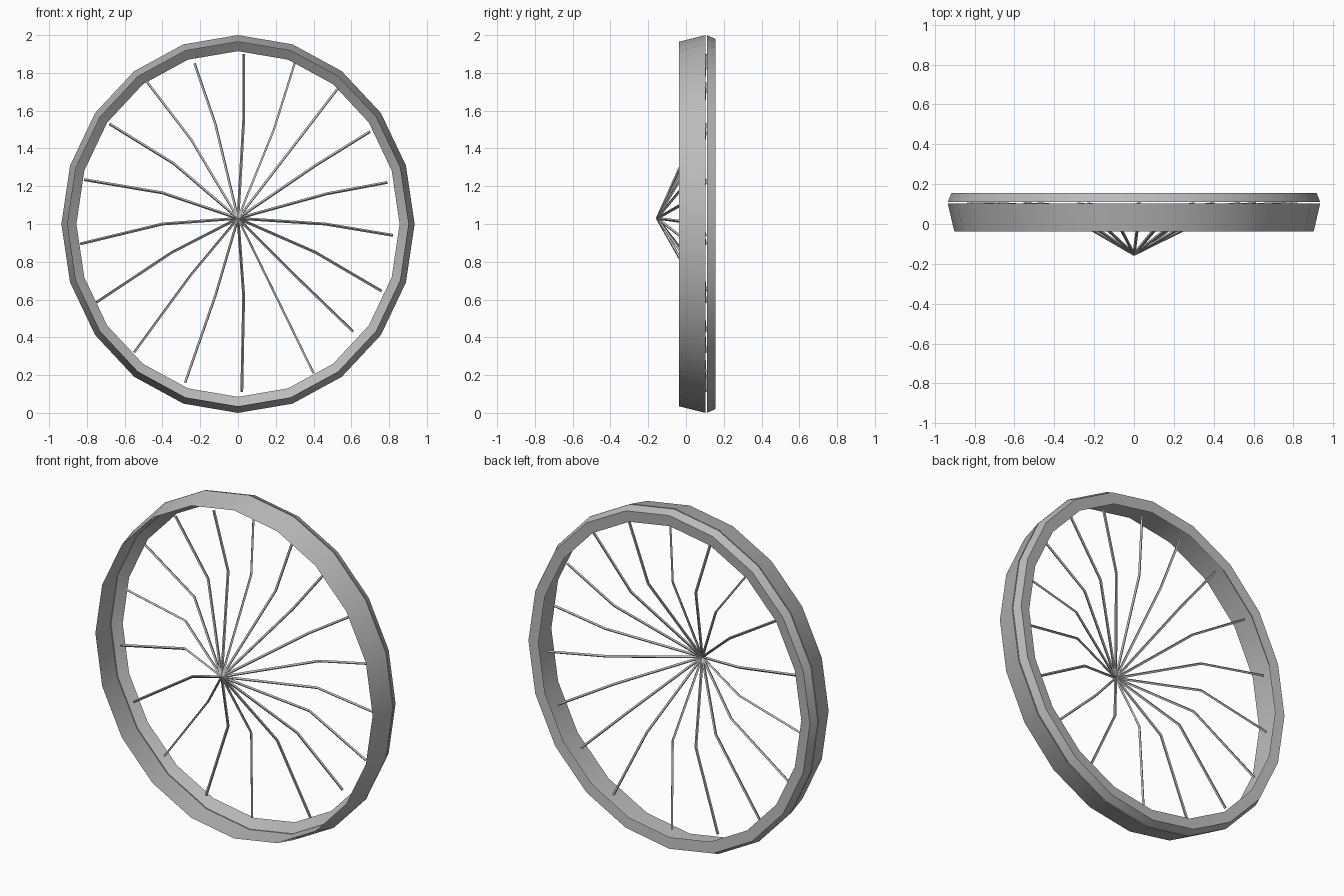
import bpy
import bmesh
from math import sin, cos, tau

cube = bpy.data.objects.get("Cube")
if cube:
    bpy.data.objects.remove(cube, do_unlink=True)

SIDES = 20
HALF_WIDTH = 0.935
HUB = (0, -0.152, 1.03)


def make_material(name, color):
    mat = bpy.data.materials.new(name)
    mat.use_nodes = True
    mat.diffuse_color = color
    mat.node_tree.nodes["Principled BSDF"].inputs["Base Color"].default_value = color
    return mat


def add_object(name, mesh, material):
    obj = bpy.data.objects.new(name, mesh)
    bpy.context.collection.objects.link(obj)
    mesh.materials.clear()
    mesh.materials.append(material)
    bpy.ops.object.select_all(action="DESELECT")
    obj.select_set(True)
    bpy.context.view_layer.objects.active = obj
    bpy.ops.object.shade_smooth_by_angle(angle=0.5)


def add_ring(name, profile, material):
    """Sweep a closed (radius, depth) section round a slightly narrow oval."""
    bm = bmesh.new()
    loops = []
    for radius, depth in profile:
        loop = []
        for i in range(SIDES):
            a = tau * i / SIDES
            loop.append(bm.verts.new((HALF_WIDTH * radius * sin(a), depth, 1 + radius * cos(a))))
        loops.append(loop)
    for k, loop in enumerate(loops):
        after = loops[(k + 1) % len(loops)]
        for i in range(SIDES):
            j = (i + 1) % SIDES
            bm.faces.new((loop[i], loop[j], after[j], after[i]))
    bmesh.ops.recalc_face_normals(bm, faces=bm.faces)
    mesh = bpy.data.meshes.new(name)
    bm.to_mesh(mesh)
    bm.free()
    add_object(name, mesh, material)


metal = make_material("grey metal", (0.5, 0.5, 0.5, 1))

# Rim: a flared front band and a rear ring with a hairline gap between them
add_ring("front_band", [(0.965, -0.037), (1, 0.104), (0.966, 0.104)], metal)
add_ring("rear_ring", [(0.966, 0.11), (1, 0.11), (0.98, 0.156), (0.915, 0.15)], metal)

# Spokes: each runs from the hub point through a bend (x, z) to a tip (x, z)
spoke_paths = [
    ((.03, 1.55), (.03, 1.9)), ((.19, 1.5), (.3, 1.85)),
    ((.3, 1.42), (.53, 1.72)), ((.41, 1.31), (.7, 1.49)),
    ((.47, 1.16), (.79, 1.22)), ((.46, 1), (.82, .94)),
    ((.41, .85), (.76, .645)), ((.33, .7), (.61, .43)),
    ((.2, .62), (.4, .21)), ((.03, .62), (.02, .11)),
    ((-.12, .62), (-.28, .16)), ((-.25, .73), (-.55, .32)),
    ((-.35, .85), (-.75, .585)), ((-.4, 1), (-.835, .895)),
    ((-.4, 1.165), (-.815, 1.235)), ((-.34, 1.32), (-.68, 1.53)),
    ((-.25, 1.45), (-.48, 1.75)), ((-.12, 1.53), (-.23, 1.85)),
]
curve = bpy.data.curves.new("spoke_path", "CURVE")
curve.dimensions = "3D"
curve.bevel_depth = 0.0075
curve.bevel_resolution = 0
curve.use_fill_caps = True
for bend, tip in spoke_paths:
    spline = curve.splines.new("POLY")
    spline.points.add(2)
    path = (HUB, (bend[0], 0.08, bend[1]), (tip[0], 0.103, tip[1]))
    for point, co in zip(spline.points, path):
        point.co = (*co, 1)
helper = bpy.data.objects.new("spoke_path", curve)
bpy.context.collection.objects.link(helper)
bpy.context.view_layer.update()
depsgraph = bpy.context.evaluated_depsgraph_get()
spoke_mesh = bpy.data.meshes.new_from_object(helper.evaluated_get(depsgraph))
bpy.data.objects.remove(helper, do_unlink=True)
add_object("spokes", spoke_mesh, metal)
